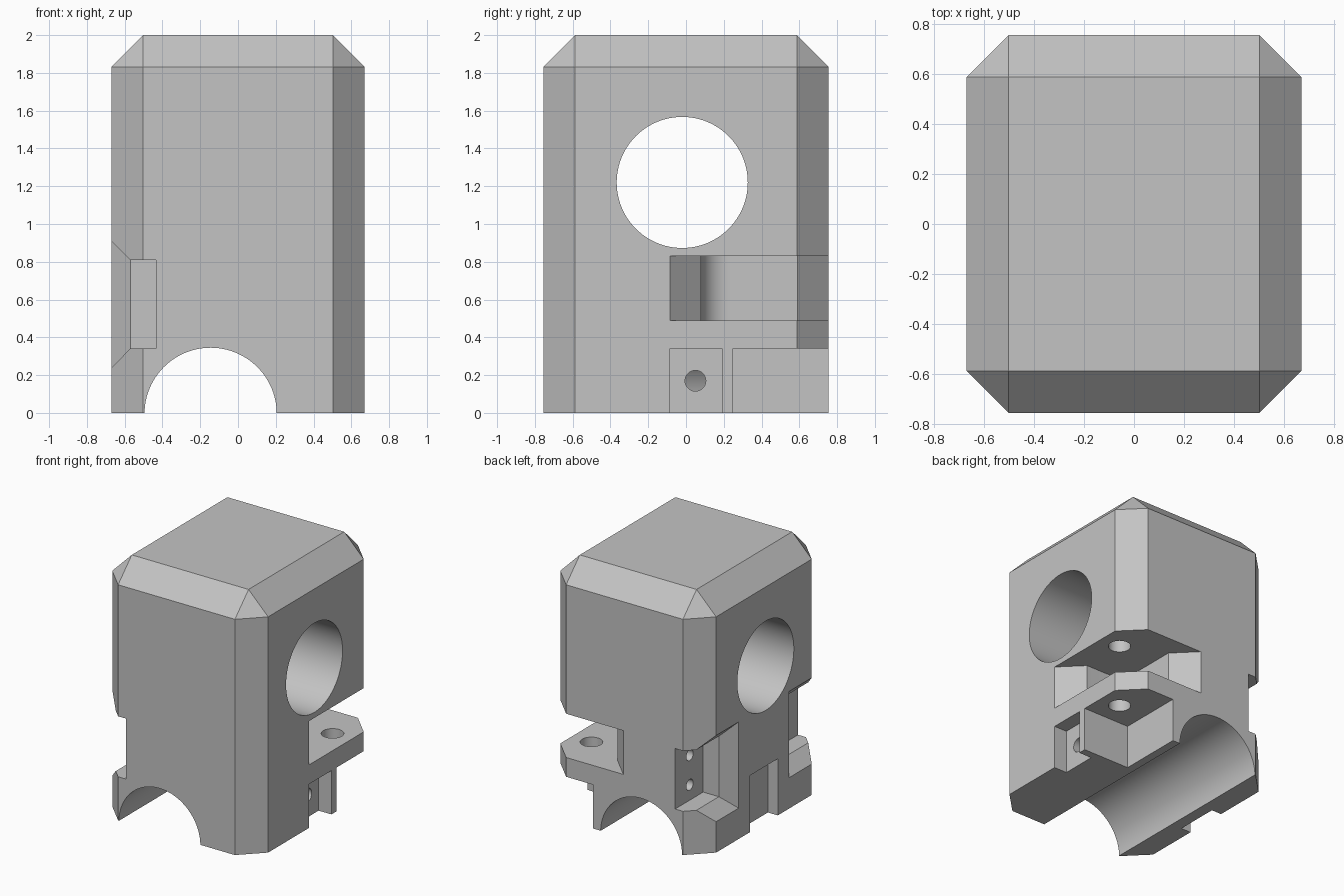
import bpy, bmesh
from math import cos, sin, pi

if "Cube" in bpy.data.objects:
    bpy.data.objects.remove(bpy.data.objects["Cube"], do_unlink=True)

grey = bpy.data.materials.new("plain_grey")
grey.use_nodes = True
colour = (0.55, 0.55, 0.55, 1)
grey.diffuse_color = colour
grey.node_tree.nodes["Principled BSDF"].inputs["Base Color"].default_value = colour


def add_object(name, bm):
    bmesh.ops.recalc_face_normals(bm, faces=bm.faces)
    mesh = bpy.data.meshes.new(name)
    bm.to_mesh(mesh)
    bm.free()
    mesh.materials.append(grey)
    obj = bpy.data.objects.new(name, mesh)
    bpy.context.collection.objects.link(obj)
    return obj


def loft(name, first, second):
    """Closed solid between two matching outlines."""
    bm = bmesh.new()
    a = [bm.verts.new(p) for p in first]
    b = [bm.verts.new(p) for p in second]
    bm.faces.new(a)
    bm.faces.new(b)
    for i in range(len(a)):
        j = (i + 1) % len(a)
        bm.faces.new((a[i], a[j], b[j], b[i]))
    return add_object(name, bm)


def place(axis, p, h):
    """Put a 2D profile point at height h along an axis."""
    u, v = p
    return {"X": (h, u, v), "Y": (u, h, v), "Z": (u, v, h)}[axis]


def prism(name, axis, profile, lo, hi):
    return loft(name, [place(axis, p, lo) for p in profile],
                [place(axis, p, hi) for p in profile])


def rect(u0, u1, v0, v1):
    return [(u0, v0), (u1, v0), (u1, v1), (u0, v1)]


def arc(u, v, r, start=0, turn=2 * pi, n=64):
    return [(u + r * cos(start + turn * i / n), v + r * sin(start + turn * i / n))
            for i in range(n)]


# Body block with chamfered upright and top edges
W, D, H, CH = 0.67, 0.755, 2.0, 0.168
bm = bmesh.new()
bmesh.ops.create_cube(bm, size=1)
for v in bm.verts:
    v.co = (v.co.x * 2 * W, v.co.y * 2 * D, (v.co.z + 0.5) * H)
edges = [e for e in bm.edges if max(v.co.z for v in e.verts) > 1]
bmesh.ops.bevel(bm, geom=edges, offset=CH, segments=1, affect="EDGES", profile=0.5)
body = add_object("carriage_body", bm)

# Shaft bore across, and bearing channel along the underside
cutters = [
    prism("shaft_bore", "X", arc(-0.02, 1.22, 0.347, n=96), -1, 1),
    prism("bearing_channel", "Y", arc(-0.145, -0.005, 0.35, n=96), -1, 1),
]

# Corner notch with flared ends and a rounded inner corner
notch = [(0.9, 0.9), (0.8, -0.215), (0.505, 0.08)]
notch += arc(0.325, 0.23, 0.15, -pi / 2, -pi / 2, 16)
notch += [(0.175, 0.23), (0.175, 0.59), (-0.1, 0.865)]
cutters.append(prism("corner_notch", "Z", notch, 0.49, 0.83))

# Recess under the mounting ledge, and its upright bolt hole
cutters.append(prism("ledge_recess", "Z", rect(0.27, 1, 0.25, 1), -0.1, 0.34))
cutters.append(prism("ledge_bolt_hole", "Z", arc(0.505, 0.44, 0.08), 0.2, 1.3))

# Nut slot with a screw hole, and strap slot on the other side
cutters.append(prism("nut_slot", "Z", rect(0.56, 1, -0.085, 0.19), -0.1, 0.34))
cutters.append(prism("nut_screw_hole", "X", arc(0.05, 0.17, 0.055, n=32), 0.1, 0.8))
cutters.append(prism("strap_slot", "Z", rect(-1, -0.585, -0.17, 0.17), -0.1, 0.44))

# Switch pockets at the front and back, flared outward, with two screw holes each
for side, end in ((-1, "front"), (1, "back")):
    def flare(x, grow):
        outline = rect(side * (0.41 - grow), side * 1.0, 0.34 - grow, 0.81 + grow)
        return [place("X", p, x) for p in outline]
    cutters.append(loft(end + "_pocket", flare(-0.435, 0), flare(-0.8, 0)))
    cutters.append(loft(end + "_pocket_flare", flare(-0.52, -0.05), flare(-0.77, 0.2)))
    for z in (0.46, 0.69):
        cutters.append(prism(end + "_pocket_hole", "X",
                             arc(side * 0.575, z, 0.042, n=32), -0.6, -0.12))

# Cut everything out of the body
bpy.context.view_layer.objects.active = body
for cutter in cutters:
    cutter.hide_render = True
    mod = body.modifiers.new(cutter.name, "BOOLEAN")
    mod.operation = "DIFFERENCE"
    mod.solver = "EXACT"
    mod.object = cutter
    bpy.ops.object.modifier_apply(modifier=mod.name)
for cutter in cutters:
    bpy.data.objects.remove(cutter, do_unlink=True)

# Smooth the round walls and keep the edges sharp
bpy.ops.object.select_all(action="DESELECT")
body.select_set(True)
bpy.ops.object.shade_smooth_by_angle(angle=pi / 9)
